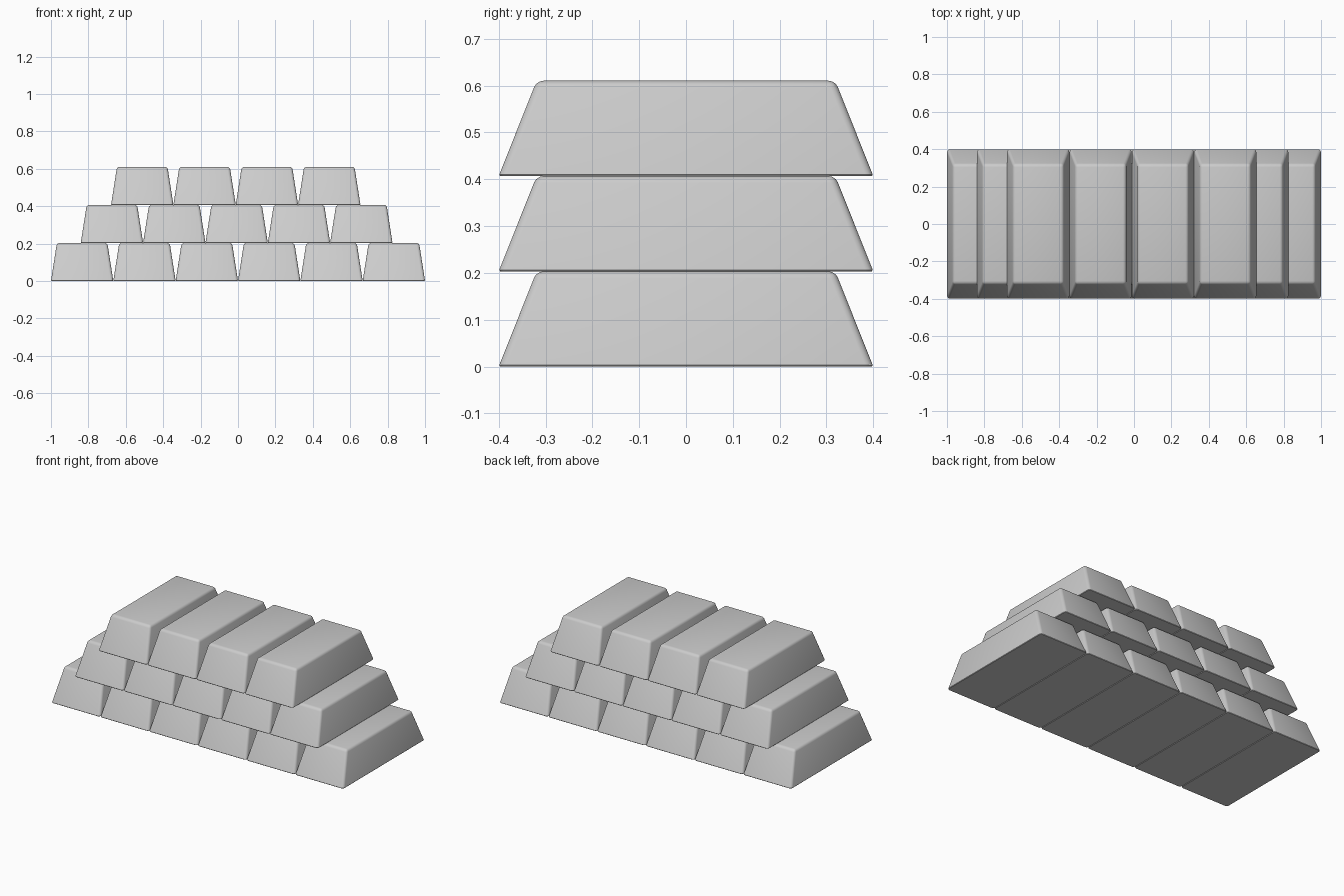
import bpy, bmesh

if "Cube" in bpy.data.objects:
    bpy.data.objects.remove(bpy.data.objects["Cube"])

PITCH = 1 / 3
HEIGHT = 0.2035
BOTTOM = (0.1667, 0.40)   # half width, half length at the base
TOP = (0.135, 0.319)      # half width, half length at the top


def ingot_mesh():
    # Tapered block with rounded upper edges and a tiny softened base
    bm = bmesh.new()
    bmesh.ops.create_cube(bm, size=2)
    for v in bm.verts:
        hx, hy = TOP if v.co.z > 0 else BOTTOM
        v.co = (v.co.x * hx, v.co.y * hy, HEIGHT if v.co.z > 0 else 0)
    base = [e for e in bm.edges if all(v.co.z < 0.01 for v in e.verts)]
    upper = [e for e in bm.edges if e not in base]
    bmesh.ops.bevel(bm, geom=upper, offset=0.015, segments=3,
                    profile=0.5, affect='EDGES')
    base = [e for e in bm.edges if all(v.co.z < 0.001 for v in e.verts)]
    bmesh.ops.bevel(bm, geom=base, offset=0.003, segments=1, affect='EDGES')
    bmesh.ops.recalc_face_normals(bm, faces=bm.faces)
    mesh = bpy.data.meshes.new("ingot")
    bm.to_mesh(mesh)
    bm.free()
    return mesh


mesh = ingot_mesh()

# Stacked rows: (number of bars, centre of the first bar)
rows = [(6, -2.5 * PITCH), (5, -0.674), (4, -0.512)]
for level, (count, first) in enumerate(rows):
    for i in range(count):
        bar = bpy.data.objects.new(f"ingot_row{level + 1}_{i + 1}", mesh)
        bar.location = (first + i * PITCH, 0, level * HEIGHT)
        bpy.context.collection.objects.link(bar)

# Smooth shading on the shared mesh
bpy.context.view_layer.objects.active = bar
bar.select_set(True)
bpy.ops.object.shade_smooth_by_angle(angle=0.7)
